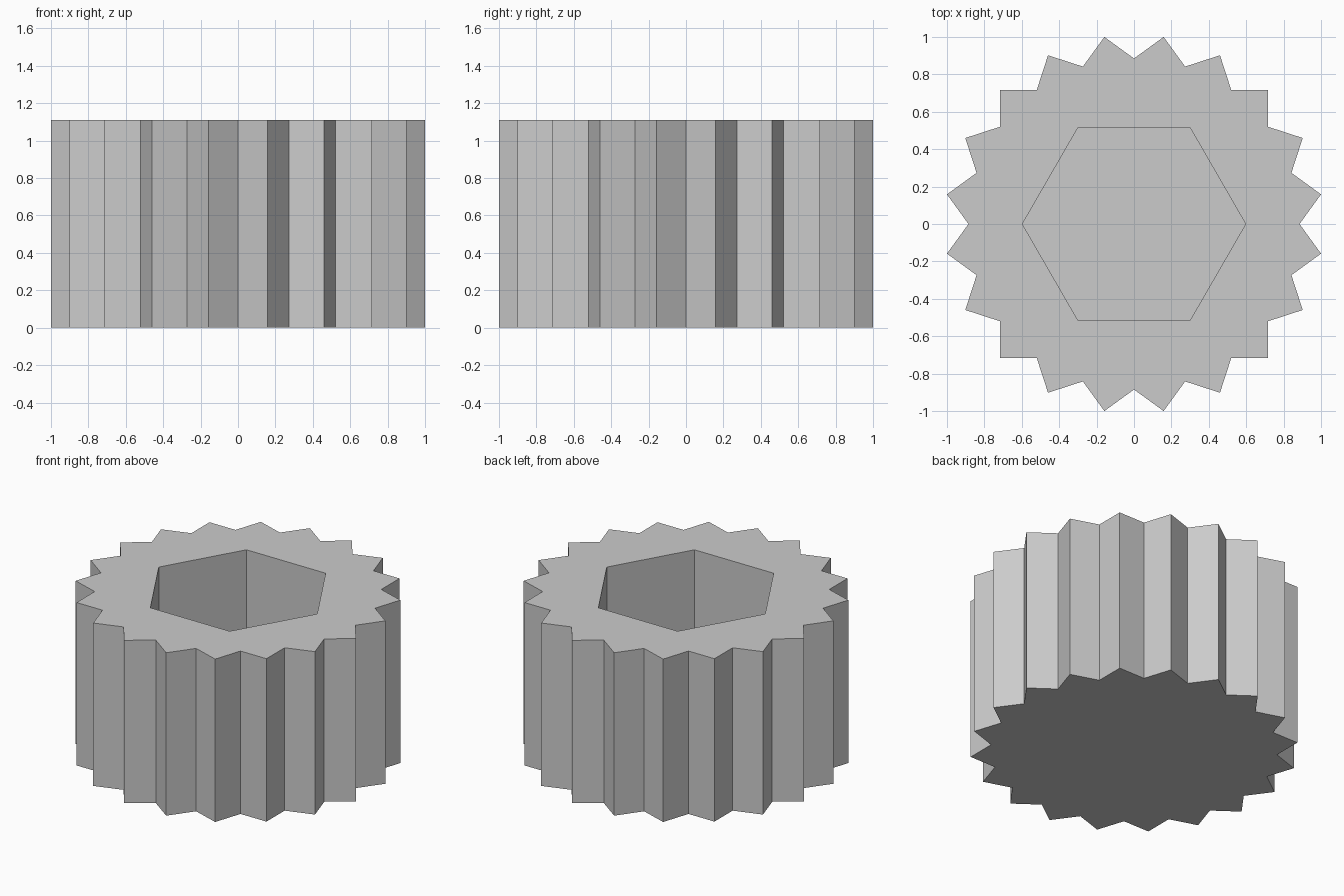
import bpy
import bmesh
from math import cos, sin, pi

cube = bpy.data.objects.get("Cube")
if cube:
    bpy.data.objects.remove(cube, do_unlink=True)

HEIGHT = 1.11
FLOOR = 0.2
TEETH = 20
VALLEY_R = 0.885
TIP_R = 1 / cos(pi / TEETH)
HEX_R = 0.597

grey = bpy.data.materials.new("plain grey")
grey.use_nodes = True
colour = (0.6, 0.6, 0.6, 1)
grey.diffuse_color = colour
grey.node_tree.nodes["Principled BSDF"].inputs["Base Color"].default_value = colour


def ring(bm, radii, z):
    """Closed loop of vertices whose radius cycles through radii."""
    n = len(radii)
    return [bm.verts.new((r * cos(2 * pi * i / n), r * sin(2 * pi * i / n), z))
            for i, r in enumerate(radii)]


def wall(bm, low, high):
    for i in range(len(low)):
        j = (i + 1) % len(low)
        bm.faces.new((low[i], low[j], high[j], high[i]))


def loop_edges(bm, verts):
    return [bm.edges.get((v, verts[(i + 1) % len(verts)])) for i, v in enumerate(verts)]


bm = bmesh.new()

# Toothed outer wall and closed base
teeth = [VALLEY_R, TIP_R] * TEETH
outer_low, outer_high = ring(bm, teeth, 0), ring(bm, teeth, HEIGHT)
wall(bm, outer_low, outer_high)
bm.faces.new(outer_low)

# Hexagonal blind socket
socket_low, socket_high = ring(bm, [HEX_R] * 6, FLOOR), ring(bm, [HEX_R] * 6, HEIGHT)
wall(bm, socket_low, socket_high)
bm.faces.new(socket_low)

# Flat rim between the teeth and the socket
bmesh.ops.triangle_fill(bm, use_beauty=True, use_dissolve=False, normal=(0, 0, 1),
                        edges=loop_edges(bm, outer_high) + loop_edges(bm, socket_high))
bmesh.ops.recalc_face_normals(bm, faces=bm.faces)

mesh = bpy.data.meshes.new("toothed_cap")
bm.to_mesh(mesh)
bm.free()
mesh.materials.append(grey)
cap = bpy.data.objects.new("toothed_cap", mesh)
bpy.context.collection.objects.link(cap)
